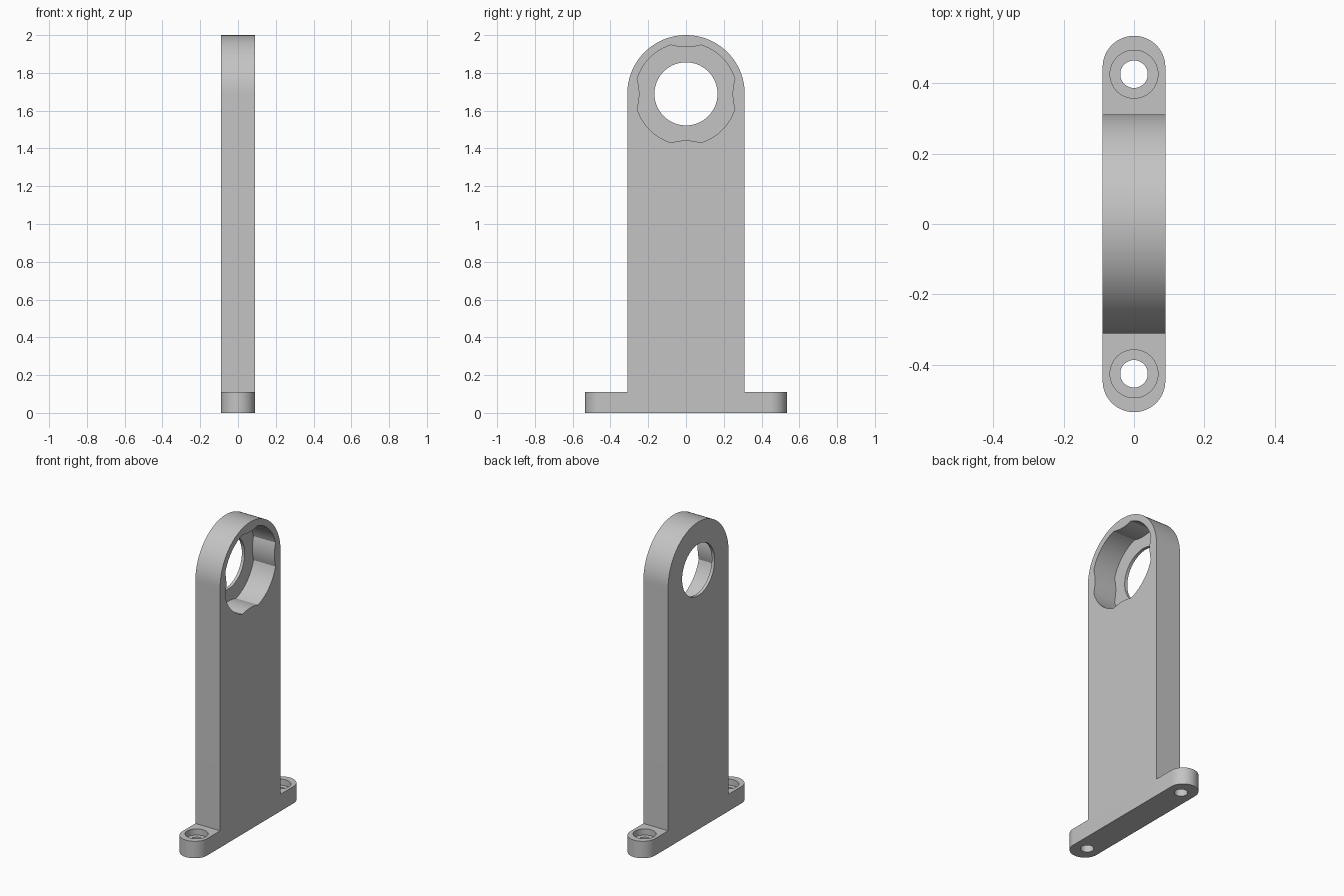
import bpy, bmesh, math
from mathutils import Vector

if "Cube" in bpy.data.objects:
    bpy.data.objects.remove(bpy.data.objects["Cube"], do_unlink=True)

HALF_T = 0.089      # half thickness of the plate
HALF_W = 0.311      # half width of the post
FOOT_Y, FOOT_H = 0.534, 0.11
BORE_Z = 2.0 - HALF_W
SCREW_Y = 0.425

grey = bpy.data.materials.new("plain grey")
grey.use_nodes = True
grey.diffuse_color = (0.55, 0.55, 0.55, 1)
grey.node_tree.nodes["Principled BSDF"].inputs["Base Color"].default_value = grey.diffuse_color


def prism(name, outline, axis, start, end):
    """Extrude a 2D outline along x (outline is y, z) or z (outline is x, y)."""
    bm = bmesh.new()
    place = (lambda a, b: (start, a, b)) if axis == "x" else (lambda a, b: (a, b, start))
    face = bm.faces.new([bm.verts.new(place(a, b)) for a, b in outline])
    moved = bmesh.ops.extrude_face_region(bm, geom=[face])["geom"]
    step = Vector((end - start, 0, 0)) if axis == "x" else Vector((0, 0, end - start))
    bmesh.ops.translate(bm, vec=step, verts=[v for v in moved if isinstance(v, bmesh.types.BMVert)])
    bmesh.ops.recalc_face_normals(bm, faces=bm.faces)
    mesh = bpy.data.meshes.new(name)
    bm.to_mesh(mesh)
    bm.free()
    mesh.materials.append(grey)
    obj = bpy.data.objects.new(name, mesh)
    bpy.context.collection.objects.link(obj)
    return obj


def arc(cx, cy, r, a0, a1, n):
    angles = [math.radians(a0 + (a1 - a0) * i / n) for i in range(n + 1)]
    return [(cx + r * math.cos(a), cy + r * math.sin(a)) for a in angles]


def circle(cx, cy, r, n=64):
    return arc(cx, cy, r, 0, 360, n)[:-1]


def combine(target, tool, operation):
    """Apply a boolean and remove the helper."""
    tool.hide_render = True
    mod = target.modifiers.new("cut", "BOOLEAN")
    mod.object, mod.operation, mod.solver = tool, operation, "EXACT"
    bpy.context.view_layer.objects.active = target
    bpy.ops.object.modifier_apply(modifier=mod.name)
    bpy.data.objects.remove(tool, do_unlink=True)


# Post and foot: side profile, trimmed by the round-ended plan shape
profile = [(-0.6, 0), (0.6, 0), (0.6, FOOT_H), (HALF_W, FOOT_H)]
profile += arc(0, BORE_Z, HALF_W, 0, 180, 64)
profile += [(-HALF_W, FOOT_H), (-0.6, FOOT_H)]
bracket = prism("bearing_bracket", profile, "x", -0.2, 0.2)

end_y = FOOT_Y - HALF_T
plan = arc(0, end_y, HALF_T, 0, 180, 32) + arc(0, -end_y, HALF_T, 180, 360, 32)
combine(bracket, prism("plan_trim", plan, "z", -0.1, 2.1), "INTERSECT")

# Pocket: a round recess with four shallow inward bulges
POCKET_R, BULGE_R, BULGE_HALF = 0.27, 0.247, 0.078
corner = math.degrees(math.asin(BULGE_HALF / POCKET_R))
rise = math.sqrt(POCKET_R ** 2 - BULGE_HALF ** 2) - BULGE_R
quarter = []
for i in range(12):
    t = -1 + i / 6
    quarter.append((BULGE_R + rise * t * t, BULGE_HALF * t))
quarter += arc(0, 0, POCKET_R, corner, 90 - corner, 16)[:-1]
pocket = []
for k in range(4):
    c, s = round(math.cos(k * math.pi / 2)), round(math.sin(k * math.pi / 2))
    pocket += [(a * c - b * s, a * s + b * c + BORE_Z) for a, b in quarter]
combine(bracket, prism("pocket_cutter", pocket, "x", -HALF_T + 0.02, 0.2), "DIFFERENCE")

# Through bore behind the pocket
combine(bracket, prism("bore_cutter", circle(0, BORE_Z, 0.167, 96), "x", -0.2, 0.2), "DIFFERENCE")

# Counterbored screw holes in the foot
for y in (-SCREW_Y, SCREW_Y):
    combine(bracket, prism("head_cutter", circle(0, y, 0.068), "z", FOOT_H - 0.04, 0.2), "DIFFERENCE")
    combine(bracket, prism("screw_cutter", circle(0, y, 0.039), "z", -0.1, 0.2), "DIFFERENCE")

bpy.ops.object.select_all(action="DESELECT")
bracket.select_set(True)
bpy.context.view_layer.objects.active = bracket
bpy.ops.object.shade_smooth_by_angle(angle=math.radians(20))
